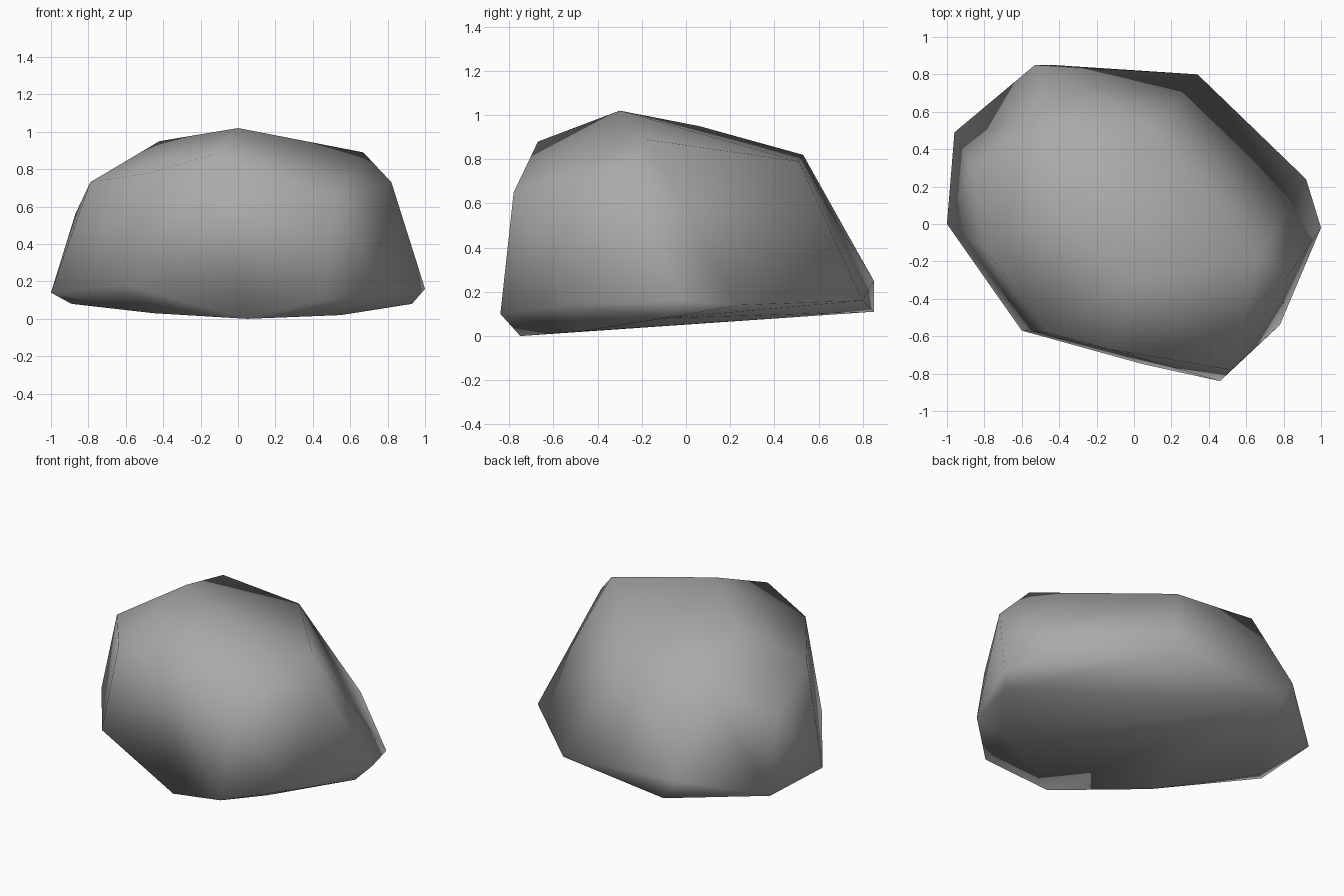
import bpy
import bmesh

# Remove the default object only
default_cube = bpy.data.objects.get("Cube")
if default_cube:
    bpy.data.objects.remove(default_cube, do_unlink=True)


def make_material(name, colour):
    material = bpy.data.materials.new(name)
    material.use_nodes = True
    material.diffuse_color = colour
    shader = next(node for node in material.node_tree.nodes
                  if node.type == 'BSDF_PRINCIPLED')
    shader.inputs["Base Color"].default_value = colour
    shader.inputs["Roughness"].default_value = 0.9
    return material


# Key corners of the boulder, level by level
underside = [(.05, -.75, 0), (.55, -.48, .02), (-.45, -.38, .03),
             (-.89, .1, .08), (.93, -.1, .08)]
rim = [(-1, 0, .14), (-.96, .49, .13), (-.43, .85, .11), (.34, .8, .16),
       (.92, .24, .14), (1, -.02, .16), (.78, -.54, .14),
       (.46, -.84, .1), (-.6, -.57, .18)]
shoulder = [(-.53, .85, .25), (-.87, .3, .56), (-.79, -.14, .73),
            (-.47, -.58, .78), (.52, -.78, .65), (.82, -.28, .73)]
crown = [(-.13, -.67, .88), (.67, -.18, .89), (.09, .51, .79),
         (-.48, .53, .82), (-.42, .06, .95), (0, -.3, 1.02)]


def build_hull(name, levels, material):
    """Wrap a closed faceted skin around the corners and shade it softly."""
    bm = bmesh.new()
    for level in levels:
        for corner in level:
            bm.verts.new(corner)
    bmesh.ops.convex_hull(bm, input=list(bm.verts))
    stray = [vert for vert in bm.verts if not vert.link_faces]
    bmesh.ops.delete(bm, geom=stray, context='VERTS')
    bmesh.ops.recalc_face_normals(bm, faces=list(bm.faces))
    for face in bm.faces:
        face.smooth = True
    mesh = bpy.data.meshes.new(name)
    bm.to_mesh(mesh)
    bm.free()
    mesh.materials.append(material)
    hull = bpy.data.objects.new(name, mesh)
    bpy.context.scene.collection.objects.link(hull)
    return hull


# Single boulder in plain stone
stone = make_material("stone_grey", (.4, .4, .4, 1))
build_hull("boulder", [underside, rim, shoulder, crown], stone)
